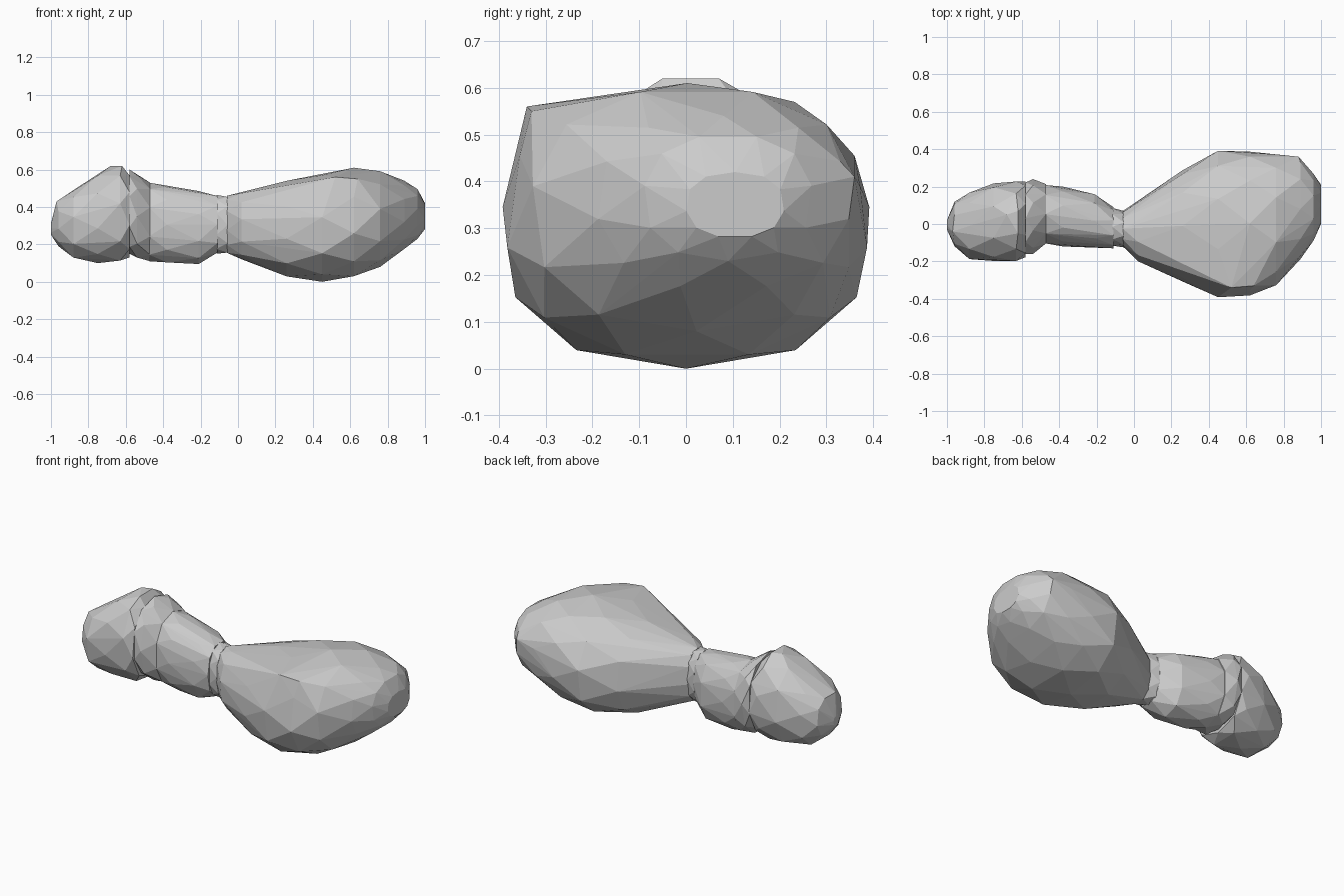
import bpy, bmesh
from math import sin, cos, pi


def spow(v, p):
    return (1 if v >= 0 else -1) * abs(v) ** p


def hull_part(name, sections, sides=9, power=0.85, extra=()):
    """Faceted convex body through sections (x, ymin, ymax, zmin, zmax)."""
    bm = bmesh.new()
    for i, (x, y0, y1, z0, z1) in enumerate(sections):
        for k in range(sides):
            a = 2 * pi * (k + 0.5 * (i % 2)) / sides + pi / 2
            y = (y0 + y1) / 2 + (y1 - y0) / 2 * spow(cos(a), power)
            z = (z0 + z1) / 2 + (z1 - z0) / 2 * spow(sin(a), power)
            bm.verts.new((x, y, z))
    for p in extra:
        bm.verts.new(p)
    res = bmesh.ops.convex_hull(bm, input=bm.verts)
    junk = {e for e in res["geom_interior"] + res["geom_unused"]
            if isinstance(e, bmesh.types.BMVert)}
    bmesh.ops.delete(bm, geom=list(junk), context='VERTS')
    bmesh.ops.recalc_face_normals(bm, faces=bm.faces)
    me = bpy.data.meshes.new(name)
    bm.to_mesh(me)
    bm.free()
    ob = bpy.data.objects.new(name, me)
    bpy.context.collection.objects.link(ob)
    return ob


# Rounded end lobe
hull_part("head", [
    (-1.00, -0.03, 0.02, 0.25, 0.31),
    (-0.96, -0.12, 0.12, 0.19, 0.43),
    (-0.88, -0.19, 0.17, 0.12, 0.49),
    (-0.75, -0.20, 0.22, 0.10, 0.58),
    (-0.63, -0.20, 0.23, 0.10, 0.62),
    (-0.58, -0.18, 0.23, 0.13, 0.58),
], extra=[(-0.68, 0.05, 0.62), (-0.62, -0.05, 0.62), (-0.62, 0.07, 0.62),
          (-0.97, -0.04, 0.43)])

# Short collar between lobe and waist
hull_part("collar", [
    (-0.58, -0.17, 0.23, 0.15, 0.60),
    (-0.54, -0.16, 0.24, 0.12, 0.58),
    (-0.47, -0.11, 0.22, 0.11, 0.53),
], sides=10)

# Middle segment
hull_part("middle_segment", [
    (-0.475, -0.11, 0.215, 0.11, 0.53),
    (-0.38, -0.12, 0.20, 0.095, 0.515),
    (-0.21, -0.13, 0.165, 0.095, 0.485),
    (-0.11, -0.13, 0.09, 0.15, 0.465),
], sides=10)

# Narrow waist ring
hull_part("waist_ring", [
    (-0.115, -0.12, 0.09, 0.15, 0.465),
    (-0.055, -0.125, 0.07, 0.15, 0.46),
], sides=10)

# Large swollen body
hull_part("rear_body", [
    (-0.06, -0.12, 0.07, 0.15, 0.46),
    (0.02, -0.20, 0.12, 0.12, 0.48),
    (0.26, -0.31, 0.29, 0.02, 0.54),
    (0.45, -0.395, 0.395, 0.00, 0.58),
    (0.62, -0.385, 0.39, 0.02, 0.61),
    (0.76, -0.33, 0.375, 0.08, 0.60),
    (0.89, -0.19, 0.35, 0.17, 0.54),
    (0.96, -0.09, 0.27, 0.23, 0.50),
    (1.00, 0.00, 0.21, 0.28, 0.42),
], sides=11, extra=[(0.52, -0.34, 0.56), (0.64, -0.33, 0.55), (0.88, 0.36, 0.41)])
